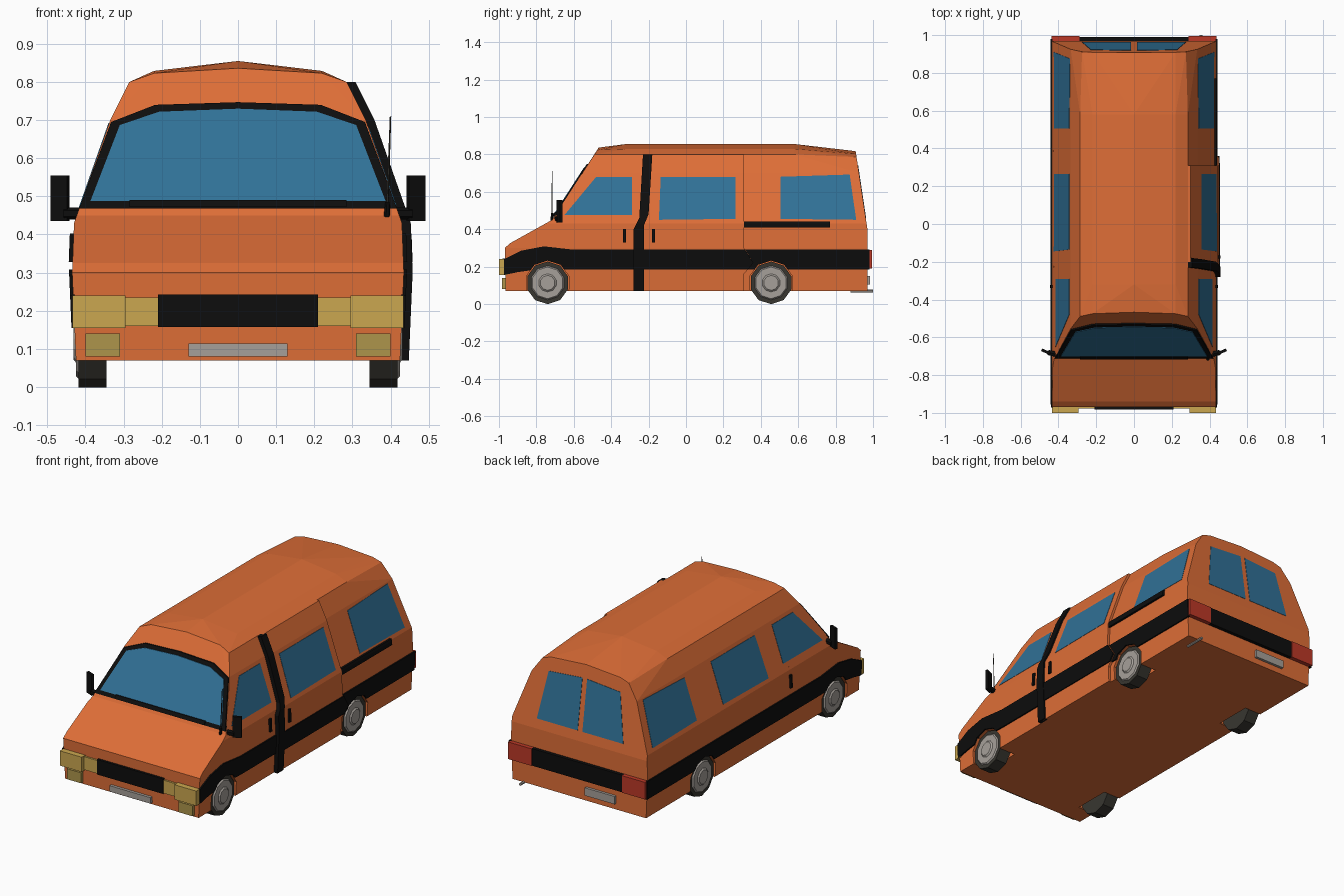
import bpy, bmesh, math
from mathutils import Matrix, Vector

if "Cube" in bpy.data.objects:
    bpy.data.objects.remove(bpy.data.objects["Cube"])


def material(name, rgb):
    m = bpy.data.materials.new(name)
    m.diffuse_color = (*rgb, 1)
    m.use_nodes = True
    m.node_tree.nodes["Principled BSDF"].inputs["Base Color"].default_value = m.diffuse_color
    return m


ORANGE = material("orange paint", (0.73, 0.155, 0.038))
BLACK = material("black trim", (0.004, 0.004, 0.004))
GLASS = material("blue glass", (0.03, 0.165, 0.31))
LAMP = material("yellow lamp", (0.60, 0.39, 0.08))
FOG = material("olive lamp", (0.42, 0.30, 0.07))
RED = material("red lamp", (0.50, 0.04, 0.02))
GREY = material("light grey", (0.38, 0.35, 0.32))
TYRE = material("tyre grey", (0.04, 0.037, 0.03))

# Body outline by height: half width, front y, rear y
WIDTH = [(0.07, 0.425), (0.30, 0.435), (0.43, 0.43), (0.70, 0.335), (0.80, 0.285)]
FRONT = [(0.07, -0.965), (0.30, -0.968), (0.325, -0.94), (0.45, -0.715), (0.83, -0.47)]
REAR = [(0.07, 0.97), (0.40, 0.97), (0.80, 0.91)]


def at(table, z):
    for (z0, a), (z1, b) in zip(table, table[1:]):
        if z <= z1:
            return a + (b - a) * (z - z0) / (z1 - z0)
    return table[-1][1]


def finish(name, bm, mat):
    bmesh.ops.recalc_face_normals(bm, faces=bm.faces[:])
    me = bpy.data.meshes.new(name)
    bm.to_mesh(me)
    bm.free()
    me.materials.append(mat)
    ob = bpy.data.objects.new(name, me)
    bpy.context.collection.objects.link(ob)
    return ob


def hull(name, pts, mat):
    bm = bmesh.new()
    for x, y, z in pts:
        bm.verts.new((x, y, z))
        if x:
            bm.verts.new((-x, y, z))
    bmesh.ops.convex_hull(bm, input=bm.verts[:])
    loose = [v for v in bm.verts if not v.link_faces]
    bmesh.ops.delete(bm, geom=loose, context='VERTS')
    bmesh.ops.dissolve_limit(bm, angle_limit=0.01, verts=bm.verts[:], edges=bm.edges[:])
    return finish(name, bm, mat)


def box(name, lo, hi, mat, rot=0):
    bm = bmesh.new()
    bmesh.ops.create_cube(bm, size=1)
    lo, hi = Vector(lo), Vector(hi)
    m = Matrix.Translation((lo + hi) / 2) @ Matrix.Rotation(rot, 4, 'Z')
    bm.transform(m @ Matrix.Diagonal((*(hi - lo), 1)))
    return finish(name, bm, mat)


def rod(name, a, b, r1, r2, sides, mat):
    a, b = Vector(a), Vector(b)
    bm = bmesh.new()
    bmesh.ops.create_cone(bm, cap_ends=True, segments=sides, radius1=r1, radius2=r2,
                          depth=(b - a).length)
    q = (b - a).to_track_quat('Z', 'Y').to_matrix().to_4x4()
    bm.transform(Matrix.Translation((a + b) / 2) @ q)
    return finish(name, bm, mat)


def plate(name, poly, surf, off, thick, mat):
    """Slab following the body surface; surf is right, left, front or back."""
    def pos(u, z, d):
        if surf == 'front':
            return (u, at(FRONT, z) - d, z)
        if surf == 'back':
            return (u, at(REAR, z) + d, z)
        return ((at(WIDTH, z) + d) * (1 if surf == 'right' else -1), u, z)
    flat = bmesh.new()
    flat.faces.new([flat.verts.new((u, 0, z)) for u, z in poly])
    table = {'front': FRONT, 'back': REAR}.get(surf, WIDTH)
    for z, _ in table:
        bmesh.ops.bisect_plane(flat, geom=flat.verts[:] + flat.edges[:] + flat.faces[:],
                               plane_co=(0, 0, z), plane_no=(0, 0, 1), dist=1e-5)
    flat.verts.index_update()
    bm = bmesh.new()
    outer = [bm.verts.new(pos(v.co.x, v.co.z, off)) for v in flat.verts]
    inner = [bm.verts.new(pos(v.co.x, v.co.z, off - thick)) for v in flat.verts]
    for f in flat.faces:
        ids = [v.index for v in f.verts]
        bm.faces.new([outer[i] for i in ids])
        bm.faces.new([inner[i] for i in reversed(ids)])
    for e in flat.edges:
        if len(e.link_faces) == 1:
            i, j = e.verts[0].index, e.verts[1].index
            bm.faces.new((outer[i], outer[j], inner[j], inner[i]))
    flat.free()
    return finish(name, bm, mat)


def mirrored(half):
    return half + [(-u, z) for u, z in reversed(half) if u]


# Lower body with bonnet, and cabin with crowned roof
low = [(at(WIDTH, z), y, z) for z in (0.07, 0.30, 0.325, 0.40, 0.43)
       for y in (at(FRONT, z), at(REAR, z))]
low += [(0.423, -0.715, 0.45), (0.423, -0.66, 0.45)]
lower_body = hull("lower_body", low, ORANGE)
cab = [(0.43, -0.728, 0.43), (0.43, at(REAR, 0.43), 0.43),
       (0.335, at(FRONT, 0.70), 0.70), (0.335, at(REAR, 0.70), 0.70)]
cab += [(0.285, -0.489, 0.80), (0.22, -0.475, 0.823), (0, -0.467, 0.836),
        (0.285, 0.58, 0.80), (0.275, 0.912, 0.785), (0.22, 0.909, 0.802), (0, 0.907, 0.817)]
cab += [p for y in (-0.32, 0.58) for p in ((0.22, y, 0.829), (0, y, 0.855))]
hull("cabin", cab, ORANGE)

# Belt stripes on both sides
belt = [(-0.972, 0.155), (-0.90, 0.17), (-0.76, 0.19), (-0.60, 0.183), (0.98, 0.183),
        (0.98, 0.29), (-0.60, 0.29), (-0.76, 0.308), (-0.88, 0.285), (-0.972, 0.24)]
to_cut = [lower_body]
for s in ('left', 'right'):
    to_cut.append(plate(s + "_belt_stripe", belt, s, 0.008, 0.012, BLACK))

# Wheels, and arches cut out of body and stripes
for y in (-0.74, 0.455):
    for s, side in ((1, "right"), (-1, "left")):
        name = side + ("_front" if y < 0 else "_rear")
        c = lambda x: (s * x, y, 0.113)
        cutter = rod("arch_cutter", c(0.32), c(0.52), 0.119, 0.119, 10, BLACK)
        cutter.hide_render = True
        for ob in to_cut:
            mod = ob.modifiers.new("arch", 'BOOLEAN')
            mod.operation = 'DIFFERENCE'
            mod.object = cutter
            bpy.context.view_layer.objects.active = ob
            bpy.ops.object.modifier_apply(modifier=mod.name)
        bpy.data.objects.remove(cutter)
        rod(name + "_tyre", c(0.345), c(0.418), 0.114, 0.114, 10, TYRE)
        rod(name + "_rim", c(0.41), c(0.425), 0.099, 0.085, 10, GREY)
        rod(name + "_hub", c(0.42), c(0.432), 0.055, 0.04, 10, GREY)

# Sliding door on the right, with its stripe, pillar strip and rail
door = [(-0.25, 0.07), (0.31, 0.07), (0.31, 0.16), (0.36, 0.22), (0.31, 0.30),
        (0.31, 0.80), (-0.20, 0.80), (-0.25, 0.43)]
plate("sliding_door", door, 'right', 0.014, 0.02, ORANGE)
plate("door_belt_stripe", [(-0.25, 0.183), (0.33, 0.183), (0.36, 0.22), (0.315, 0.29),
                           (-0.25, 0.29)], 'right', 0.02, 0.009, BLACK)
plate("door_pillar_strip", [(-0.28, 0.07), (-0.225, 0.07), (-0.225, 0.42), (-0.20, 0.48),
                            (-0.18, 0.80), (-0.23, 0.80), (-0.25, 0.46), (-0.28, 0.40)],
      'right', 0.023, 0.03, BLACK)
plate("door_rail", [(0.31, 0.408), (0.77, 0.408), (0.77, 0.442), (0.31, 0.442)],
      'right', 0.012, 0.016, BLACK)

# Side windows and door handles
windows = {"front": [(-0.65, 0.475), (-0.29, 0.475), (-0.29, 0.68), (-0.48, 0.68)],
           "middle": [(-0.145, 0.45), (0.265, 0.455), (0.265, 0.68), (-0.135, 0.68)],
           "rear": [(0.505, 0.455), (0.91, 0.45), (0.875, 0.692), (0.505, 0.68)]}
for s in ('left', 'right'):
    for k, poly in windows.items():
        lift = 0.014 if (s, k) == ('right', 'middle') else 0
        plate(s + "_" + k + "_window", poly, s, lift + 0.002, 0.006, GLASS)
    for y in ((-0.33, -0.175) if s == 'right' else (-0.33,)):
        plate(s + "_door_handle", [(y - 0.008, 0.328), (y + 0.008, 0.328), (y + 0.008, 0.402),
              (y - 0.008, 0.402)], s, 0.024 if y > -0.2 else 0.01, 0.014, BLACK)

# Windscreen with black surround and wiper
plate("windscreen_surround", mirrored([(0.417, 0.468), (0.333, 0.695), (0.217, 0.74), (0, 0.747)]),
      'front', 0.008, 0.012, BLACK)
plate("windscreen", mirrored([(0.387, 0.488), (0.31, 0.687), (0.207, 0.722), (0, 0.73)]),
      'front', 0.011, 0.006, GLASS)
plate("wiper", mirrored([(0.285, 0.472), (0.285, 0.49)]), 'front', 0.016, 0.012, BLACK)

# Front lamps, grille and number plate
box("grille", (-0.21, -0.982, 0.157), (0.21, -0.95, 0.243), BLACK)
box("front_number_plate", (-0.13, -0.982, 0.08), (0.13, -0.95, 0.114), GREY)
for s, side in ((1, "right"), (-1, "left")):
    def sbox(name, x0, x1, y0, y1, z0, z1, mat):
        a, b = sorted((s * x0, s * x1))
        return box(side + name, (a, y0, z0), (b, y1, z1), mat)
    sbox("_headlight", 0.295, 0.434, -1.0, -0.955, 0.155, 0.24, LAMP)
    sbox("_inner_headlight", 0.21, 0.295, -0.978, -0.95, 0.16, 0.235, LAMP)
    sbox("_fog_lamp", 0.31, 0.40, -0.984, -0.95, 0.08, 0.14, FOG)
    # Rear lamp and rear window
    sbox("_tail_lamp", 0.288, 0.436, 0.95, 0.994, 0.19, 0.288, RED)
    plate(side + "_rear_door_window", [(s * 0.015, 0.455), (s * 0.275, 0.455), (s * 0.228, 0.725),
          (s * 0.015, 0.742)], 'back', 0.002, 0.006, GLASS)
    # Wing mirror
    box(side + "_mirror", (s * 0.467 - 0.024, -0.683, 0.435), (s * 0.467 + 0.024, -0.668, 0.555),
        BLACK, s * 0.4)
    rod(side + "_mirror_arm", (s * 0.41, -0.69, 0.455), (s * 0.455, -0.68, 0.455),
        0.016, 0.016, 6, BLACK)

# Rear trim, number plate, exhaust and aerial
box("rear_bumper_strip", (-0.29, 0.95, 0.19), (0.29, 0.99, 0.288), BLACK)
box("rear_number_plate", (-0.235, 0.95, 0.105), (-0.045, 0.985, 0.15), GREY)
rod("exhaust_pipe", (0.355, 0.88, 0.068), (0.355, 1.0, 0.068), 0.008, 0.008, 6, GREY)
rod("aerial_base", (0.39, -0.715, 0.44), (0.392, -0.717, 0.485), 0.009, 0.006, 6, BLACK)
rod("aerial", (0.392, -0.717, 0.48), (0.40, -0.715, 0.71), 0.003, 0.002, 4, TYRE)
